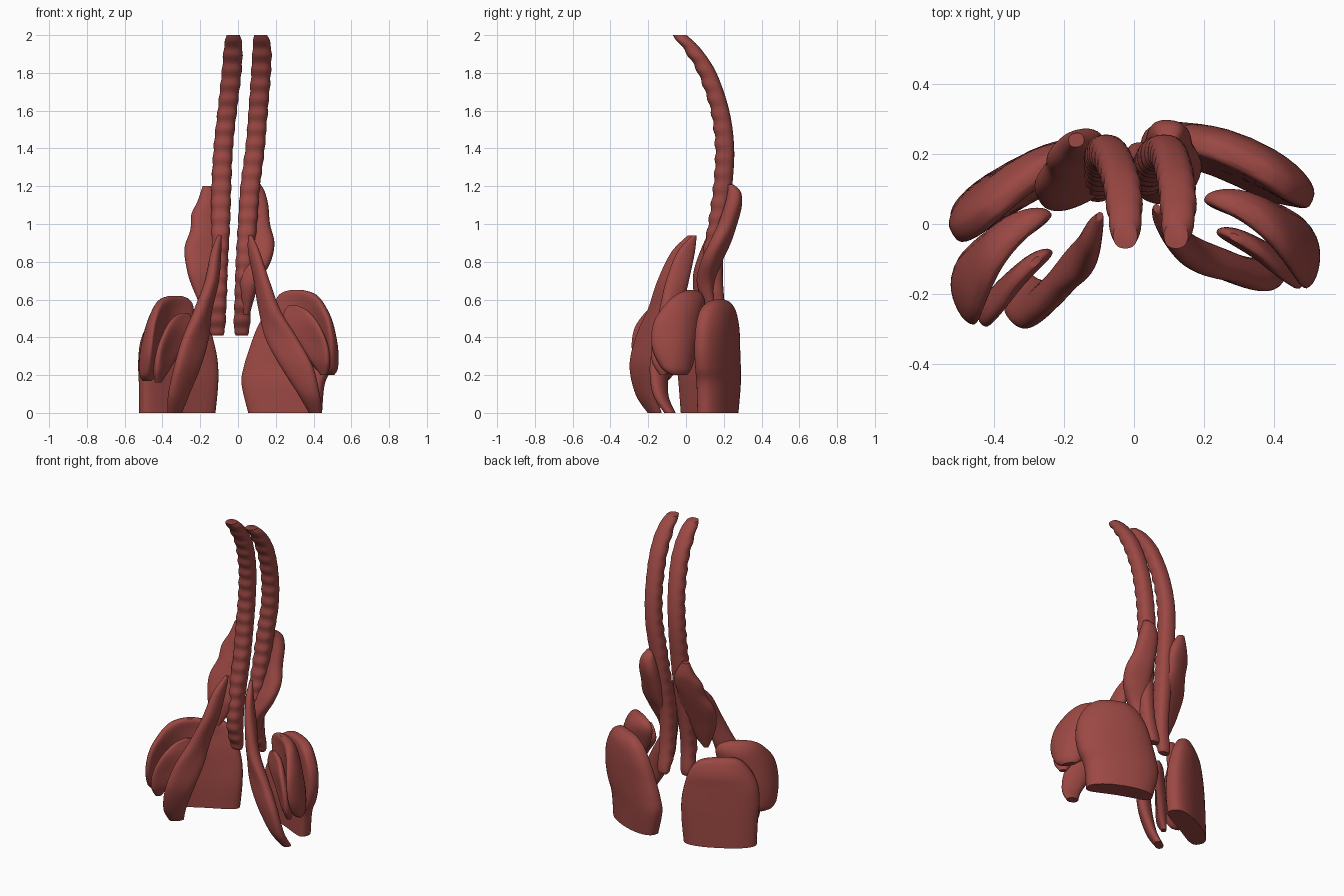
import bpy, bmesh, math
from mathutils import Vector

red = bpy.data.materials.new("muscle_red")
red.diffuse_color = (0.33, 0.065, 0.057, 1)


def spline(rows, per):
    """Catmull-Rom interpolation between slice rows."""
    out = []
    for i in range(len(rows) - 1):
        p0, p1 = rows[max(i - 1, 0)], rows[i]
        p2, p3 = rows[i + 1], rows[min(i + 2, len(rows) - 1)]
        for k in range(per):
            t = k / per
            out.append([0.5 * (2 * b + (c - a) * t + (2 * a - 5 * b + 4 * c - d) * t * t
                               + (3 * b - a - 3 * c + d) * t ** 3)
                        for a, b, c, d in zip(p0, p1, p2, p3)])
    out.append(list(rows[-1]))
    return out


def muscle(name, rows, per=8, seg=36, power=0.85, ridge=0.0, mirror=False, shift=(0, 0, 0)):
    """Loft horizontal slices: z, x, y, half width, half thickness, angle, bend."""
    bm = bmesh.new()
    yaw = math.radians(7)
    n = Vector((math.cos(yaw), math.sin(yaw), 0))
    rings = []
    for z, x, y, a, b, ang, bend in spline(rows, per):
        a, b, ring = max(a, 0.004), max(b, 0.004), []
        ca, sa = math.cos(math.radians(ang)), math.sin(math.radians(ang))
        for i in range(seg):
            t = 2 * math.pi * i / seg
            c, s = math.cos(t), math.sin(t)
            u = a * math.copysign(abs(c) ** power, c)
            v = b * math.copysign(abs(s) ** power, s) + bend * (0.5 - (u / a) ** 2)
            # vertebra imprints on the front half
            wave = ridge * math.sin(2 * math.pi * z / 0.078) * (0.5 - 0.5 * s)
            u, v = u + wave * c, v + wave * s
            p = Vector((x + u * ca - v * sa, y + u * sa + v * ca, z))
            if mirror:
                p -= 2 * p.dot(n) * n
                p += Vector(shift) * min(1, z / 0.1)
            ring.append(bm.verts.new(p))
        rings.append(ring)
    for r, q in zip(rings, rings[1:]):
        for i in range(seg):
            j = (i + 1) % seg
            bm.faces.new((r[i], r[j], q[j], q[i]))
    bm.faces.new(rings[0])
    bm.faces.new(rings[-1])
    bmesh.ops.recalc_face_normals(bm, faces=bm.faces)
    me = bpy.data.meshes.new(name)
    bm.to_mesh(me)
    bm.free()
    me.materials.append(red)
    ob = bpy.data.objects.new(name, me)
    bpy.context.collection.objects.link(ob)
    bpy.context.view_layer.objects.active = ob
    ob.select_set(True)
    bpy.ops.object.shade_smooth_by_angle(angle=math.radians(50))
    ob.select_set(False)


# Long ridged spinal columns: shared z, y, half width, half depth; x and low-end y shift per side
column = [(0.41, 0.18, 0.03, 0.02), (0.45, 0.17, 0.042, 0.035), (0.6, 0.135, 0.045, 0.052),
          (0.8, 0.14, 0.047, 0.055), (1.0, 0.17, 0.05, 0.052), (1.2, 0.195, 0.052, 0.05),
          (1.4, 0.205, 0.051, 0.05), (1.6, 0.18, 0.051, 0.049), (1.8, 0.112, 0.052, 0.049),
          (1.93, 0.03, 0.049, 0.046), (2.0, -0.035, 0.036, 0.038)]
column_x = {
    "right": (0.02, 0.02, 0.027, 0.035, 0.05, 0.065, 0.09, 0.107, 0.122, 0.127, 0.12),
    "left": (-0.11, -0.11, -0.105, -0.1, -0.092, -0.088, -0.078, -0.057, -0.034, -0.026, -0.025)}
for side, xs in column_x.items():
    tilt = 0.03 if side == "right" else -0.03
    muscle(side + "_spinal_column",
           [(z, x, y + tilt * max(0, 1 - (z - 0.41) / 0.4), a, b, 0, 0)
            for (z, y, a, b), x in zip(column, xs)],
           per=14, seg=28, ridge=0.004)

# Flat loin sheets beside the lower columns
muscle("right_loin_sheet", [
    (0.52, 0.045, 0.14, 0.015, 0.02, -20, 0), (0.68, 0.06, 0.105, 0.05, 0.045, -20, 0),
    (0.80, 0.095, 0.135, 0.08, 0.05, -20, 0), (0.90, 0.11, 0.18, 0.085, 0.05, -20, 0),
    (1.00, 0.10, 0.22, 0.07, 0.048, -15, 0), (1.10, 0.10, 0.25, 0.06, 0.045, -10, 0),
    (1.17, 0.10, 0.255, 0.042, 0.035, 0, 0), (1.21, 0.10, 0.235, 0.02, 0.015, 0, 0)])
muscle("left_loin_sheet", [
    (0.58, -0.19, 0.06, 0.015, 0.015, 20, 0), (0.68, -0.18, 0.08, 0.07, 0.035, 20, 0),
    (0.76, -0.175, 0.10, 0.10, 0.045, 20, 0), (0.87, -0.18, 0.14, 0.108, 0.045, 20, 0),
    (0.97, -0.17, 0.18, 0.085, 0.045, 20, 0), (1.05, -0.165, 0.21, 0.085, 0.042, 20, 0),
    (1.12, -0.155, 0.23, 0.06, 0.04, 15, 0), (1.20, -0.165, 0.24, 0.022, 0.02, 10, 0)])

# Front hip muscles, mirrored across the slightly turned body plane
hip_flexor = [
    (0.0, 0.41, -0.085, 0.035, 0.028, -22, 0), (0.1, 0.375, -0.135, 0.06, 0.036, -22, 0),
    (0.25, 0.31, -0.14, 0.09, 0.042, -20, 0.01), (0.4, 0.23, -0.11, 0.09, 0.042, -24, 0.01),
    (0.55, 0.165, -0.08, 0.07, 0.04, -48, 0), (0.7, 0.125, -0.045, 0.064, 0.034, -66, 0),
    (0.85, 0.085, 0.0, 0.05, 0.024, -65, 0), (0.94, 0.065, 0.045, 0.012, 0.01, -60, 0)]
left_hip_flexor = [
    (0.0, 0.365, -0.08, 0.045, 0.026, -30, 0), (0.1, 0.355, -0.13, 0.07, 0.034, -30, 0),
    (0.25, 0.315, -0.155, 0.088, 0.042, -30, 0.01), (0.4, 0.265, -0.13, 0.09, 0.042, -34, 0.01),
    (0.55, 0.21, -0.085, 0.072, 0.04, -52, 0), (0.7, 0.155, -0.05, 0.066, 0.036, -66, 0),
    (0.85, 0.12, 0.0, 0.05, 0.026, -65, 0), (0.94, 0.09, 0.045, 0.012, 0.01, -60, 0)]
middle_buttock = [
    (0.20, 0.48, -0.035, 0.045, 0.018, -60, 0), (0.24, 0.47, -0.045, 0.09, 0.038, -58, 0.02),
    (0.35, 0.435, -0.045, 0.145, 0.046, -50, 0.06), (0.48, 0.385, -0.025, 0.17, 0.047, -42, 0.07),
    (0.58, 0.34, 0.01, 0.15, 0.043, -36, 0.05), (0.63, 0.32, 0.025, 0.105, 0.032, -32, 0.02),
    (0.65, 0.31, 0.03, 0.04, 0.014, -30, 0)]
small_buttock = [
    (0.20, 0.455, -0.12, 0.02, 0.015, -45, 0), (0.27, 0.44, -0.13, 0.06, 0.028, -42, 0.01),
    (0.37, 0.40, -0.11, 0.095, 0.03, -38, 0.02), (0.47, 0.34, -0.075, 0.11, 0.028, -34, 0.02),
    (0.54, 0.31, -0.05, 0.07, 0.02, -30, 0.01), (0.57, 0.29, -0.04, 0.02, 0.01, -30, 0)]

# Broad rear muscles, cut flat at the base
large_buttock = [
    (0.0, 0.255, 0.175, 0.205, 0.06, -22, 0.03), (0.15, 0.245, 0.18, 0.23, 0.064, -21, 0.035),
    (0.24, 0.27, 0.178, 0.245, 0.062, -21, 0.04), (0.34, 0.295, 0.175, 0.24, 0.06, -22, 0.04),
    (0.45, 0.31, 0.175, 0.215, 0.057, -24, 0.035), (0.54, 0.315, 0.175, 0.165, 0.048, -26, 0.03),
    (0.585, 0.315, 0.175, 0.105, 0.033, -26, 0.01), (0.60, 0.315, 0.175, 0.04, 0.014, -26, 0)]
left_large_buttock = [
    (0.0, 0.29, 0.185, 0.22, 0.066, -14, 0.02), (0.15, 0.285, 0.182, 0.23, 0.068, -15, 0.025),
    (0.27, 0.29, 0.18, 0.235, 0.065, -17, 0.03), (0.38, 0.295, 0.18, 0.22, 0.06, -19, 0.03),
    (0.47, 0.29, 0.185, 0.185, 0.052, -22, 0.03), (0.54, 0.285, 0.185, 0.125, 0.036, -24, 0.01),
    (0.56, 0.285, 0.185, 0.05, 0.015, -24, 0)]
for name, right, left, power, shift in (
        ("hip_flexor", hip_flexor, left_hip_flexor, 0.9, (0, 0, 0)),
        ("large_buttock", large_buttock, left_large_buttock, 0.65, (0, 0, 0)),
        ("middle_buttock", middle_buttock, middle_buttock, 0.8, (-0.025, 0.01, -0.03)),
        ("small_buttock", small_buttock, small_buttock, 0.85, (-0.01, 0, -0.04))):
    muscle("right_" + name, right, power=power)
    muscle("left_" + name, left, power=power, mirror=True, shift=shift)
